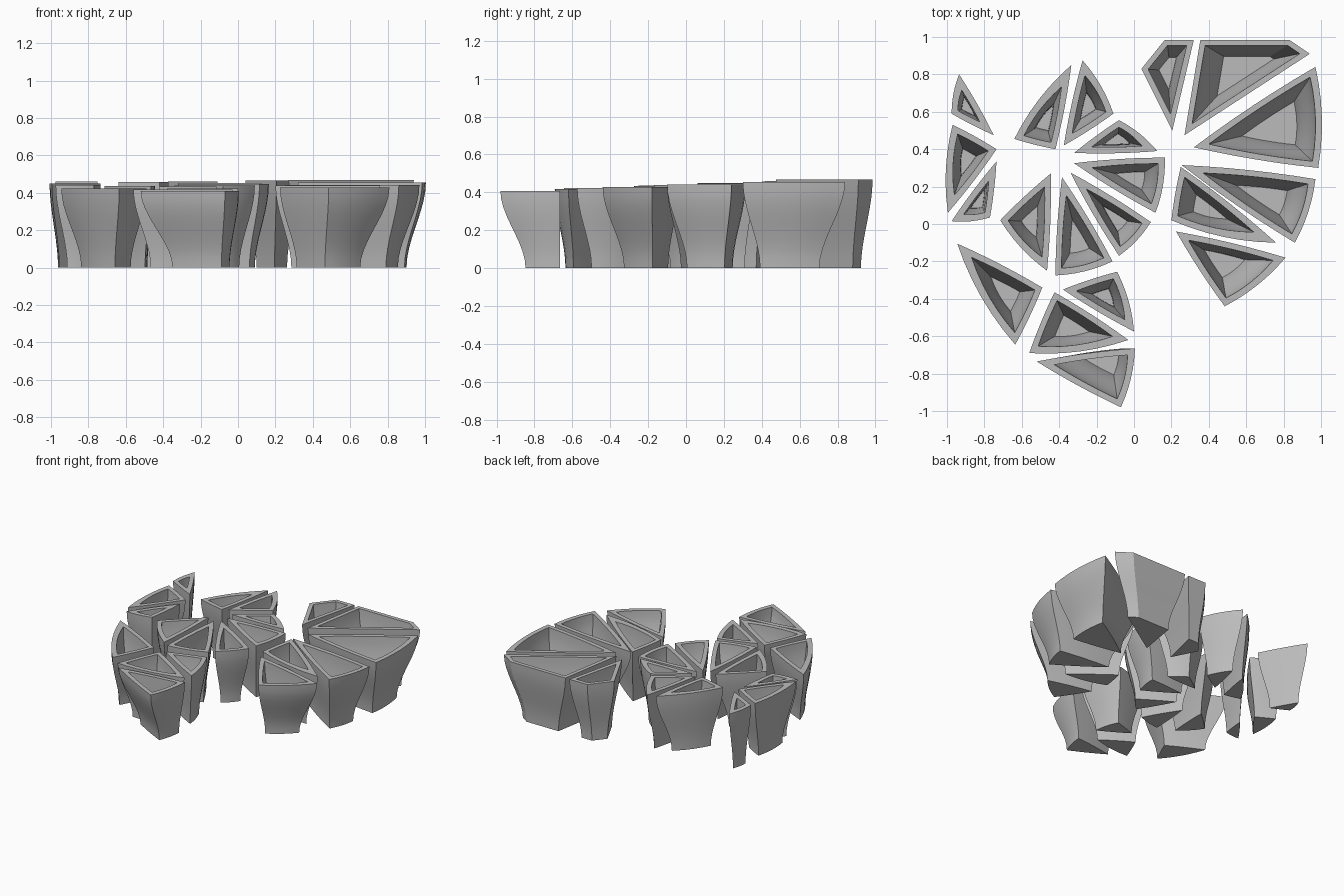
import bpy, bmesh, math
from mathutils import Vector

if "Cube" in bpy.data.objects:
    bpy.data.objects.remove(bpy.data.objects["Cube"], do_unlink=True)

BASE_SCALE = 0.58     # foot size relative to the rim
WALL = 0.03
LEVELS = 9
EDGE_STEPS = 6

clay = bpy.data.materials.new("grey_clay")
clay.use_nodes = True
clay.diffuse_color = (0.5, 0.5, 0.5, 1)
clay.node_tree.nodes["Principled BSDF"].inputs["Base Color"].default_value = (0.5, 0.5, 0.5, 1)

# Rim corners of every cup, the corner nearest its ring centre first
RIGHT_RING = [
    [(.205, .50), (.32, .985), (.165, .985), (.04, .83)],
    [(.27, .475), (.94, .91), (.83, .985), (.355, .985)],
    [(.32, .41), (.985, .30), (.97, .84)],
    [(.255, .315), (.86, -.10), (.97, .24)],
    [(.25, .305), (.20, .02), (.76, -.10)],
    [(.225, -.04), (.485, -.44), (.81, -.18)],
]
MIDDLE_RING = [
    [(-.42, .40), (-.335, .85), (-.64, .455)],
    [(-.375, .42), (-.11, .59), (-.275, .875)],
    [(-.32, .38), (.125, .39), (-.08, .555)],
    [(-.32, .325), (.115, .06), (.165, .355)],
    [(-.34, .275), (-.08, -.17), (.09, .01)],
    [(-.385, .25), (-.42, -.275), (-.115, -.20)],
    [(-.445, .27), (-.715, .02), (-.465, -.25)],
]
LEFT_RING = [
    [(-.75, .475), (-.935, .80), (-.975, .59)],
    [(-.735, .40), (-.97, .53), (-.995, .06)],
    [(-.735, .335), (-.975, .015), (-.77, .035)],
]
FRONT_RING = [
    [(-.49, -.34), (-.945, -.105), (-.635, -.645)],
    [(-.425, -.365), (-.56, -.69), (-.03, -.62)],
    [(-.38, -.35), (.0, -.575), (-.09, -.255)],
    [(-.52, -.735), (-.07, -.98), (.005, -.665)],
]


def cross(a, b):
    return a.x * b.y - a.y * b.x


def inset(poly):
    """Move every side of a counter-clockwise polygon inward by the wall."""
    n = len(poly)
    area = sum(cross(poly[i], poly[(i + 1) % n]) for i in range(n)) / 2
    length = sum((poly[i] - poly[i - 1]).length for i in range(n))
    d = min(WALL, area / length)
    out = []
    for i, p in enumerate(poly):
        u = (p - poly[i - 1]).normalized()
        v = (poly[(i + 1) % n] - p).normalized()
        out.append(p + (v - u) * d / cross(u, v))
    return out


def outline(poly):
    """Subdivide the sides and bow them out, most on the side facing away."""
    n, pts = len(poly), []
    for i, a in enumerate(poly):
        b = poly[(i + 1) % n]
        side = b - a
        bow = 0.0 if n > 3 else (0.05 if i == 1 else 0.015)
        normal = Vector((side.y, -side.x))
        for k in range(EDGE_STEPS):
            t = k / EDGE_STEPS
            pts.append(a + side * t + normal * bow * 4 * t * (1 - t))
    return pts


def make_cup(name, corners, lean):
    rim = [Vector(c) for c in corners]
    n = len(rim)
    centre = sum(rim, Vector((0, 0))) / n
    if sum(cross(rim[i], rim[(i + 1) % n]) for i in range(n)) < 0:
        rim = rim[:1] + rim[:0:-1]
    height = 0.437 + 0.036 * centre.y
    pivot = centre + Vector(lean)

    def section(t):
        s = BASE_SCALE + (1 - BASE_SCALE) * t * t * (3 - 2 * t)
        return [pivot + (p - pivot) * s for p in rim]

    bm = bmesh.new()

    def ring(poly, t):
        return [bm.verts.new((p.x, p.y, t * height)) for p in outline(poly)]

    # Outer wall upward, over the rim, then the inner wall down to the floor
    steps = [i / LEVELS for i in range(LEVELS + 1)]
    rings = [ring(section(t), t) for t in steps]
    rings += [ring(inset(section(t)), t) for t in reversed(steps[1:])]
    m = len(rings[0])
    for low, high in zip(rings, rings[1:]):
        for i in range(m):
            j = (i + 1) % m
            bm.faces.new((low[i], low[j], high[j], high[i]))
    bm.faces.new(rings[0][::-1])
    bm.faces.new(rings[-1])

    mesh = bpy.data.meshes.new(name)
    bm.to_mesh(mesh)
    bm.free()
    mesh.materials.append(clay)
    cup = bpy.data.objects.new(name, mesh)
    bpy.context.collection.objects.link(cup)
    return cup


# Cups whose foot sits off centre under the rim
LEANS = {"right_cup_6": (-.07, .05), "front_cup_4": (.08, .13)}

cups = []
for ring_name, group in (("right", RIGHT_RING), ("middle", MIDDLE_RING),
                         ("left", LEFT_RING), ("front", FRONT_RING)):
    for number, corners in enumerate(group, 1):
        name = f"{ring_name}_cup_{number}"
        cups.append(make_cup(name, corners, LEANS.get(name, (0, 0))))

bpy.ops.object.select_all(action='DESELECT')
for cup in cups:
    cup.select_set(True)
bpy.context.view_layer.objects.active = cups[0]
bpy.ops.object.shade_smooth_by_angle(angle=math.radians(30))
